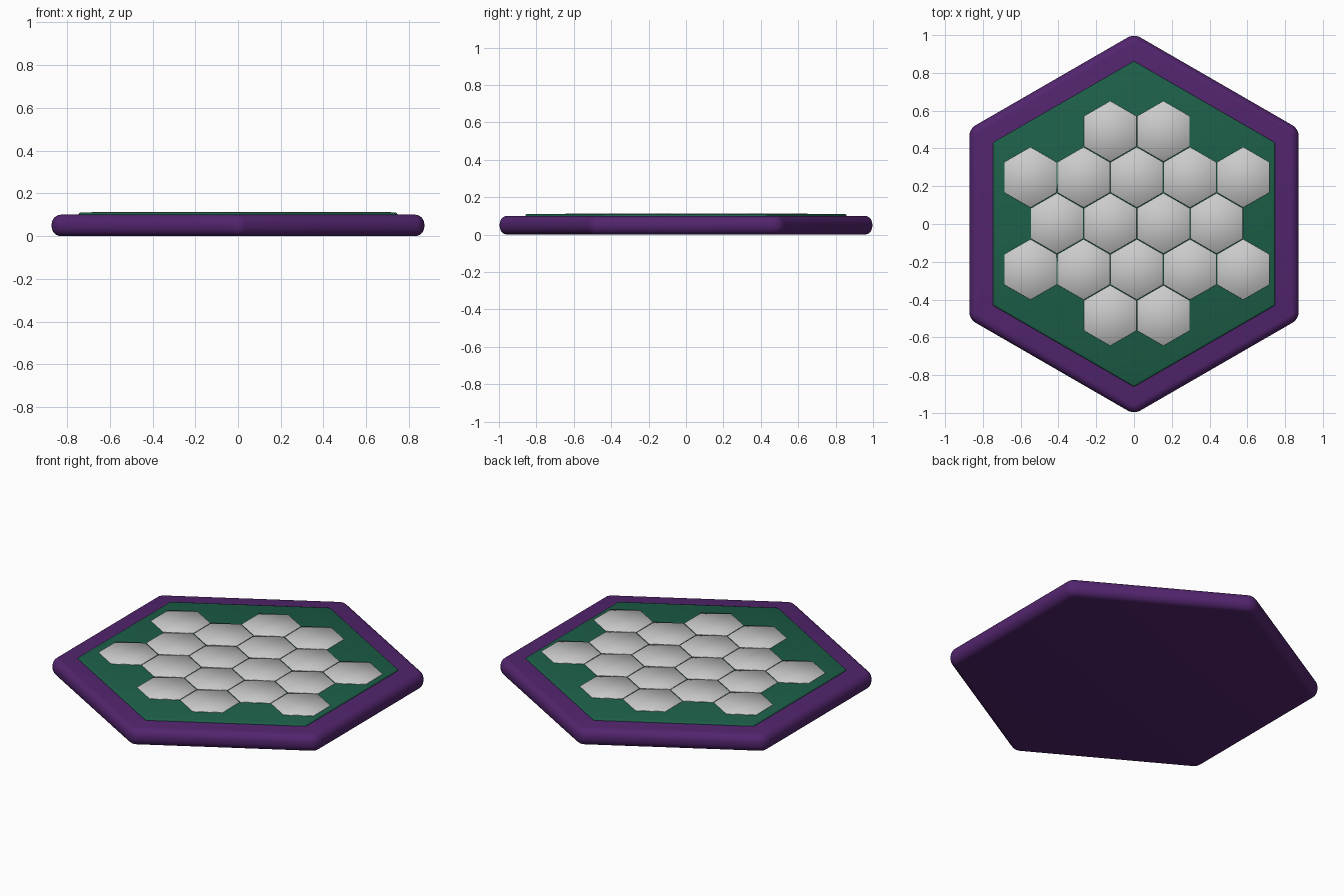
import bpy, math

if "Cube" in bpy.data.objects:
    bpy.data.objects.remove(bpy.data.objects["Cube"])


def material(name, rgb):
    m = bpy.data.materials.new(name)
    m.diffuse_color = (*rgb, 1)
    m.use_nodes = True
    m.node_tree.nodes["Principled BSDF"].inputs["Base Color"].default_value = m.diffuse_color
    return m


def hex_slab(name, radius, z0, z1, x=0, y=0, mat=None, bevel=0.0, segments=1):
    """Point-up hexagonal prism with rounded edges."""
    bpy.ops.mesh.primitive_cylinder_add(vertices=6, radius=radius, depth=z1 - z0,
                                        location=(x, y, (z0 + z1) / 2))
    ob = bpy.context.object
    ob.name = name
    if mat:
        ob.data.materials.append(mat)
    mod = ob.modifiers.new("rounding", 'BEVEL')
    mod.width = bevel
    mod.segments = segments
    mod.limit_method = 'ANGLE'
    bpy.ops.object.shade_smooth()
    return ob


purple = material("purple", (0.085, 0.018, 0.155))
green = material("green", (0.012, 0.115, 0.065))

# Rounded base and raised field
hex_slab("base", 1.007, 0.0, 0.10, mat=purple, bevel=0.042, segments=6)
hex_slab("field", 0.862, 0.06, 0.11, mat=green, bevel=0.010, segments=3)

# Honeycomb of tiles: row number and tile positions in half-pitch steps
PITCH, OFF_X, OFF_Y = 0.2815, 0.015, 0.003
ROWS = {
    2: (-1, 1),
    1: (-4, -2, 0, 2, 4),
    0: (-3, -1, 1, 3),
    -1: (-4, -2, 0, 2, 4),
    -2: (-1, 1),
}
for row, cols in ROWS.items():
    for i, c in enumerate(cols):
        hex_slab(f"tile_row{row + 3}_{i + 1}", 0.160, 0.085, 0.1135,
                 OFF_X + c * PITCH / 2,
                 OFF_Y + row * PITCH * math.sqrt(3) / 2,
                 bevel=0.002)
